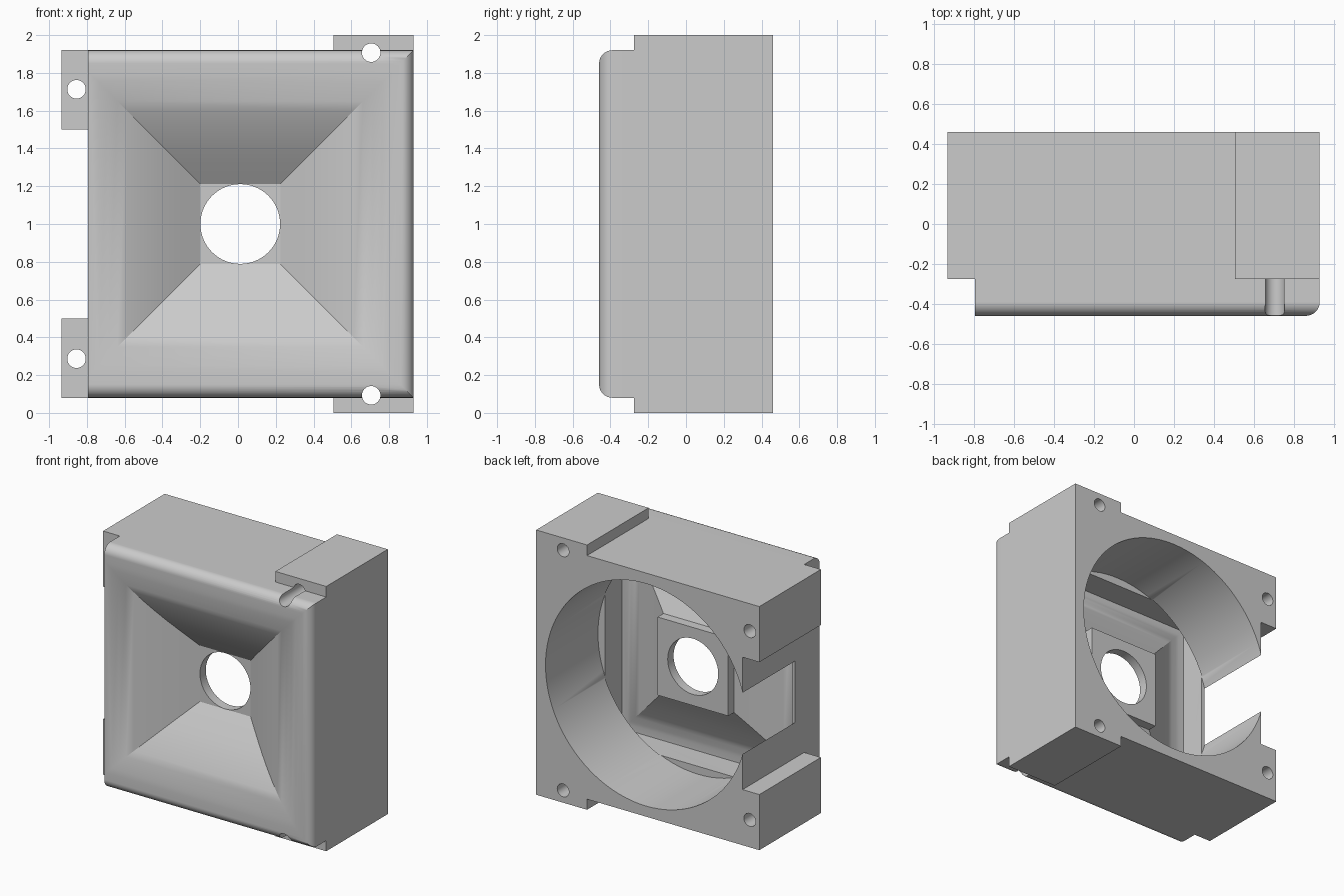
import bpy, bmesh, math
from mathutils import Matrix

cube = bpy.data.objects.get("Cube")
if cube:
    bpy.data.objects.remove(cube, do_unlink=True)

CX, CZ = 0.012, 1.0          # axis of the funnel and the bore
BACK, STEP, FRONT = 0.46, -0.275, -0.46

grey = bpy.data.materials.new("plain_grey")
grey.use_nodes = True
colour = (0.6, 0.6, 0.6, 1)
grey.diffuse_color = colour
grey.node_tree.nodes["Principled BSDF"].inputs["Base Color"].default_value = colour


def make(name, bm):
    bmesh.ops.recalc_face_normals(bm, faces=bm.faces)
    mesh = bpy.data.meshes.new(name)
    bm.to_mesh(mesh)
    bm.free()
    mesh.materials.append(grey)
    obj = bpy.data.objects.new(name, mesh)
    bpy.context.collection.objects.link(obj)
    return obj


def extrude(name, outline, y0, y1, bevel=None):
    """Extrude an x-z outline along y; bevel picks front edges to round."""
    bm = bmesh.new()
    face = bm.faces.new([bm.verts.new((x, y0, z)) for x, z in outline])
    out = bmesh.ops.extrude_face_region(bm, geom=[face])
    verts = [g for g in out["geom"] if isinstance(g, bmesh.types.BMVert)]
    bmesh.ops.translate(bm, verts=verts, vec=(0, y1 - y0, 0))
    if bevel:
        edges = [e for e in bm.edges if bevel(e)]
        bmesh.ops.bevel(bm, geom=edges, offset=0.07, segments=8, profile=0.5, affect='EDGES')
    return make(name, bm)


def rect(x0, x1, z0, z1):
    return [(x0, z0), (x1, z0), (x1, z1), (x0, z1)]


def square(h):
    return rect(CX - h, CX + h, CZ - h, CZ + h)


def loft(name, profile):
    """Solid through concentric squares given as (half width, y)."""
    bm = bmesh.new()
    rings = [[bm.verts.new((x, y, z)) for x, z in square(h)] for h, y in profile]
    for a, b in zip(rings, rings[1:]):
        for i in range(4):
            j = (i + 1) % 4
            bm.faces.new((a[i], a[j], b[j], b[i]))
    bm.faces.new(rings[0])
    bm.faces.new(rings[-1])
    return make(name, bm)


def cylinder(name, x, z, r, y0, y1, sides):
    bm = bmesh.new()
    place = Matrix.Translation((x, (y0 + y1) / 2, z)) @ Matrix.Rotation(math.pi / 2, 4, 'X')
    bmesh.ops.create_cone(bm, cap_ends=True, segments=sides, radius1=r, radius2=r,
                          depth=y1 - y0, matrix=place)
    return make(name, bm)


def apply(obj, mod):
    bpy.context.view_layer.objects.active = obj
    with bpy.context.temp_override(object=obj, active_object=obj):
        bpy.ops.object.modifier_apply(modifier=mod.name)


def combine(obj, other, operation):
    mod = obj.modifiers.new("cut", 'BOOLEAN')
    mod.operation, mod.solver, mod.object = operation, 'EXACT', other
    apply(obj, mod)
    bpy.data.objects.remove(other, do_unlink=True)


# Rear block outline with corner tabs and taller side blocks
lower = [(-0.795, 0.5), (-0.935, 0.5), (-0.935, 0.08), (0.505, 0.08), (0.505, 0), (0.93, 0)]
outline = lower + [(x, 2 - z) for x, z in reversed(lower)]
housing = extrude("funnel_housing", outline, STEP, BACK)


# Front slab, rounded on the top, bottom and one side
def rounded(edge):
    front = all(v.co.y < FRONT + 0.01 for v in edge.verts)
    return front and not all(v.co.x < 0 for v in edge.verts)


slab = extrude("front_slab", rect(-0.795, 0.93, 0.08, 1.92), FRONT, -0.2, rounded)
combine(housing, slab, 'UNION')

# Rear cavity: round bore plus square pocket, leaving the funnel core and its boss
cavity = cylinder("bore", CX, CZ, 0.84, -0.166, 0.6, 96)
combine(cavity, extrude("pocket", square(0.78), -0.37, -0.16), 'UNION')
core = loft("core", [(0.74, -0.5), (0.74, -0.371), (0.7, -0.36), (0.65, -0.342), (0.6, -0.32),
                     (0.5, -0.275), (0.4, -0.225), (0.295, -0.17), (0.295, -0.1)])
combine(cavity, core, 'DIFFERENCE')
combine(housing, cavity, 'DIFFERENCE')

# Flared square funnel in the front
funnel = loft("funnel", [(0.212, -0.17), (0.32, -0.245), (0.4, -0.298), (0.47, -0.34),
                         (0.54, -0.377), (0.6, -0.405), (0.65, -0.425), (0.7, -0.441),
                         (0.75, -0.453), (0.8, -0.461), (0.8, -0.6)])
combine(housing, funnel, 'DIFFERENCE')

# Central opening and four screw holes
combine(housing, cylinder("opening", CX, CZ, 0.211, -0.6, 0.6, 64), 'DIFFERENCE')
for x, dz in ((0.705, 0.907), (-0.855, 0.713)):
    for side in (-1, 1):
        hole = cylinder("screw_hole", x, CZ + side * dz, 0.049, -0.6, 0.6, 32)
        combine(housing, hole, 'DIFFERENCE')

# Smooth the curves and keep the corners crisp
bpy.ops.object.select_all(action='DESELECT')
housing.select_set(True)
bpy.context.view_layer.objects.active = housing
bpy.ops.object.shade_smooth_by_angle(angle=math.radians(30))
weighted = housing.modifiers.new("even_normals", 'WEIGHTED_NORMAL')
weighted.keep_sharp = True
